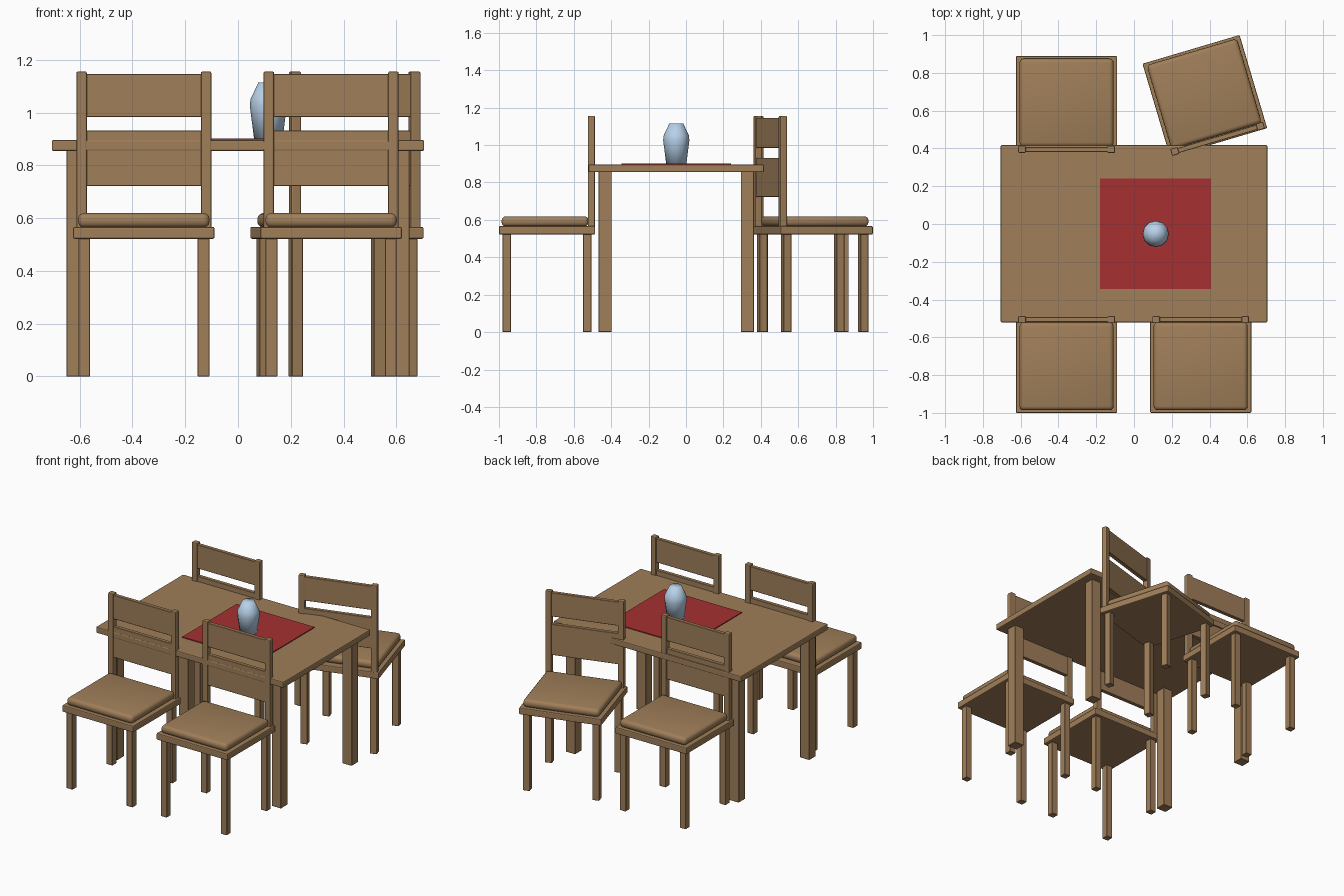
import bpy, bmesh, math
from mathutils import Matrix

if "Cube" in bpy.data.objects:
    bpy.data.objects.remove(bpy.data.objects["Cube"])


def material(name, color):
    m = bpy.data.materials.new(name)
    m.diffuse_color = (*color, 1)
    m.use_nodes = True
    m.node_tree.nodes["Principled BSDF"].inputs["Base Color"].default_value = m.diffuse_color
    return m


WOOD = material("wood", (0.35, 0.21, 0.10))
RED = material("red_cloth", (0.38, 0.03, 0.03))
BLUE = material("pale_blue", (0.48, 0.64, 0.82))


def add_object(name, bm, mat, frame):
    mesh = bpy.data.meshes.new(name)
    bm.to_mesh(mesh)
    bm.free()
    mesh.materials.append(mat)
    ob = bpy.data.objects.new(name, mesh)
    ob.matrix_world = frame
    bpy.context.collection.objects.link(ob)
    return ob


def box(name, x, y, z, frame, bevel=0.0, segments=1, mat=WOOD):
    """Box given by (min, max) on each axis, with optionally rounded edges."""
    bm = bmesh.new()
    bmesh.ops.create_cube(bm, size=1)
    for v in bm.verts:
        for i, (lo, hi) in enumerate((x, y, z)):
            v.co[i] = lo if v.co[i] < 0 else hi
    if bevel:
        bmesh.ops.bevel(bm, geom=bm.edges[:], offset=bevel, segments=segments,
                        profile=0.5, affect='EDGES')
    return add_object(name, bm, mat, frame)


def mid(c, half):
    return (c - half, c + half)


def chair(label, cx, cy, degrees):
    """Chair whose back is on local +y."""
    f = Matrix.Translation((cx, cy, 0)) @ Matrix.Rotation(math.radians(degrees), 4, 'Z')
    box(label + "_seat", mid(0, 0.268), mid(0, 0.257), (0.522, 0.567), f, 0.006, 2)
    box(label + "_cushion", mid(0, 0.249), (-0.243, 0.222), (0.565, 0.619), f, 0.022, 3)
    for sx, side in ((-1, "left"), (1, "right")):
        for sy, end in ((-1, "front"), (1, "back")):
            box(f"{label}_{end}_{side}_leg", mid(sx * 0.226, 0.0225),
                mid(sy * 0.215, 0.0225), (0, 0.523), f, 0.002)
        box(f"{label}_{side}_post", mid(sx * 0.236, 0.02), (0.218, 0.256),
            (0.56, 1.156), f, 0.006, 2)
    for name, z in (("lower_slat", (0.722, 0.932)), ("upper_slat", (0.984, 1.146))):
        box(f"{label}_{name}", mid(0, 0.236), (0.224, 0.25), z, f, 0.002)


# Table
table = Matrix.Translation((0, -0.052, 0))
box("table_top", mid(0, 0.706), mid(0, 0.469), (0.855, 0.896), table, 0.006, 2)
for sx in (-1, 1):
    for sy in (-1, 1):
        name = f"table_{'front' if sy < 0 else 'back'}_{'left' if sx < 0 else 'right'}_leg"
        box(name, mid(sx * 0.616, 0.035), mid(sy * 0.38, 0.035), (0, 0.857), table, 0.002)

# Four chairs, one pulled out and turned
chair("front_left_chair", -0.357, -0.743, 0)
chair("front_right_chair", 0.353, -0.743, 0)
chair("back_left_chair", -0.357, 0.632, 180)
chair("back_right_chair", 0.375, 0.678, 196.5)

# Place mat
box("table_mat", mid(0.114, 0.293), mid(0, 0.293), (0.894, 0.902), table, mat=RED)

# Vase: a lathed profile of radius and height
profile = [(0.054, 0.90), (0.070, 1.025), (0.068, 1.05), (0.038, 1.114)]
sides = 12
bm = bmesh.new()
rings = [[bm.verts.new((r * math.cos(2 * math.pi * k / sides),
                        r * math.sin(2 * math.pi * k / sides), z))
          for k in range(sides)] for r, z in profile]
for a, b in zip(rings, rings[1:]):
    for k in range(sides):
        n = (k + 1) % sides
        bm.faces.new((a[k], a[n], b[n], b[k]))
bm.faces.new(rings[0][::-1])
bm.faces.new(rings[-1])
for face in bm.faces:
    face.smooth = True
add_object("vase", bm, BLUE, Matrix.Translation((0.115, -0.052, 0)))

# Soften the cushions
for ob in bpy.data.objects:
    if ob.name.endswith("_cushion"):
        bpy.ops.object.select_all(action='DESELECT')
        ob.select_set(True)
        bpy.context.view_layer.objects.active = ob
        bpy.ops.object.shade_smooth_by_angle(angle=math.radians(40))
